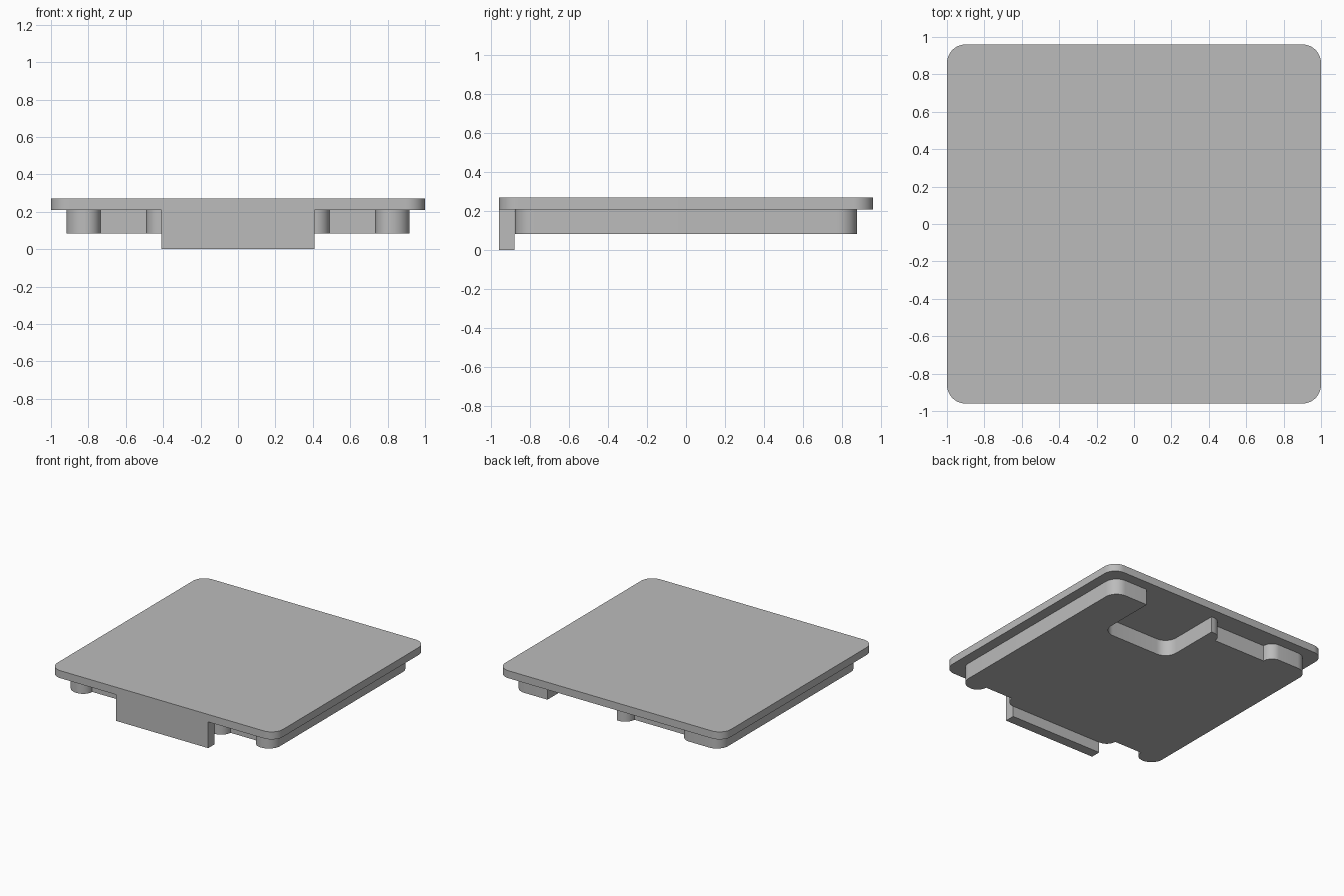
import bpy, bmesh, math
from mathutils import Vector

cube = bpy.data.objects.get("Cube")
if cube:
    bpy.data.objects.remove(cube, do_unlink=True)

grey = bpy.data.materials.new("plain grey")
grey.use_nodes = True
colour = (0.5, 0.5, 0.5, 1)
grey.diffuse_color = colour
grey.node_tree.nodes["Principled BSDF"].inputs["Base Color"].default_value = colour


def fillet(corners, steps=10):
    """Round each (x, y, radius) right-angle corner of a closed outline."""
    points = []
    for i, (x, y, r) in enumerate(corners):
        here = Vector((x, y))
        if r == 0:
            points.append(here)
            continue
        back = (Vector(corners[i - 1][:2]) - here).normalized()
        ahead = (Vector(corners[(i + 1) % len(corners)][:2]) - here).normalized()
        centre = here + (back + ahead) * r
        for k in range(steps + 1):
            a = math.pi / 2 * k / steps
            points.append(centre - ahead * r * math.cos(a) - back * r * math.sin(a))
    return points


def slab(name, corners, bottom, top):
    """Extrude a filleted outline between two heights."""
    bm = bmesh.new()
    verts = [bm.verts.new((p.x, p.y, bottom)) for p in fillet(corners)]
    bmesh.ops.remove_doubles(bm, verts=verts, dist=0.0005)
    face = bm.faces.new([v for v in verts if v.is_valid])
    out = bmesh.ops.extrude_face_region(bm, geom=[face])
    moved = [g for g in out["geom"] if isinstance(g, bmesh.types.BMVert)]
    bmesh.ops.translate(bm, verts=moved, vec=(0, 0, top - bottom))
    bmesh.ops.recalc_face_normals(bm, faces=bm.faces)
    mesh = bpy.data.meshes.new(name)
    bm.to_mesh(mesh)
    bm.free()
    mesh.materials.append(grey)
    obj = bpy.data.objects.new(name, mesh)
    bpy.context.collection.objects.link(obj)
    bpy.ops.object.select_all(action="DESELECT")
    obj.select_set(True)
    bpy.context.view_layer.objects.active = obj
    bpy.ops.object.shade_smooth_by_angle(angle=math.radians(30))
    return obj


def box_outline(x, y0, y1, r):
    return [(-x, y0, r), (x, y0, r), (x, y1, r), (-x, y1, r)]


PLATE, STEP = 0.21, 0.08   # underside of the lid, depth of the edge recesses
SIDE, END, R = 0.918, 0.877, 0.1

# Lid plate and front tab
slab("lid_plate", box_outline(1, -0.96, 0.96, R), PLATE, 0.27)
slab("front_tab", box_outline(0.408, -0.96, -0.88, 0), 0, PLATE)

# Front edge: corner block, recess, middle block, mirrored
half_front = [(0.49, -END, STEP), (0.49, STEP - END, 0),
              (0.735, STEP - END, 0), (0.735, -END, STEP), (SIDE, -END, R)]
front = [(-x, y, r) for x, y, r in reversed(half_front)] + half_front

# Back edge: deep pocket, rib, shallow recess, corner block
back = [(SIDE, END, R), (0.615, END, 0), (0.615, 0.375, R), (0, 0.375, R),
        (0, END, 0), (-0.1, END, STEP), (-0.1, END - STEP, 0),
        (-0.56, END - STEP, 0), (-0.56, END, STEP), (-SIDE, END, R)]
slab("inner_plug", front + back, 0.083, PLATE)
